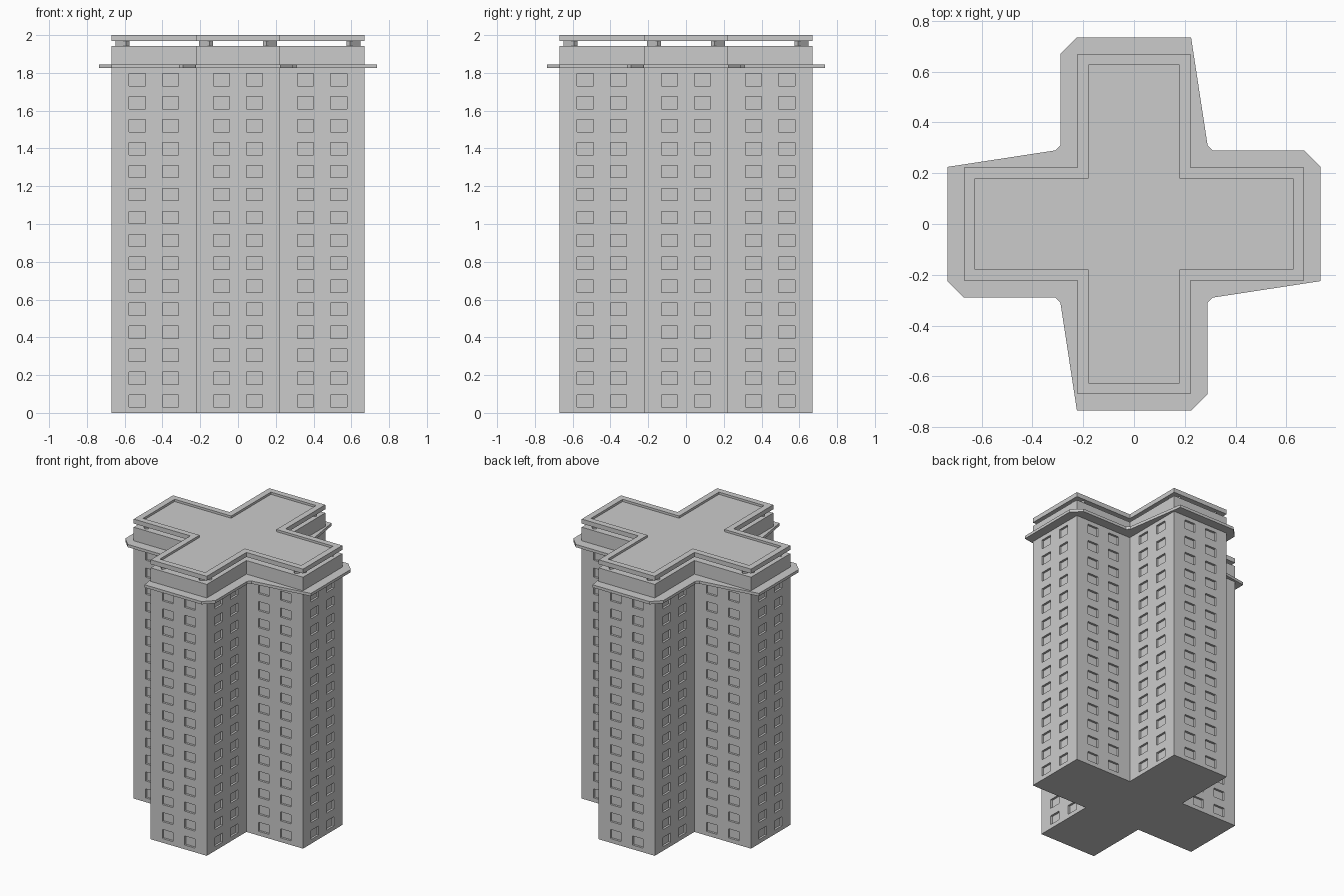
import bpy, bmesh, math
from mathutils import Vector, Matrix

if "Cube" in bpy.data.objects:
    bpy.data.objects.remove(bpy.data.objects["Cube"])

A, W = 0.67, 0.222          # arm reach and half width of the cross
ROWS, STOREY = 15, 0.1215   # window rows
DEPTH = 0.015               # window recess

grey = bpy.data.materials.new("concrete grey")
grey.diffuse_color = (0.6, 0.6, 0.6, 1)
grey.use_nodes = True
grey.node_tree.nodes["Principled BSDF"].inputs["Base Color"].default_value = grey.diffuse_color


def finish(name, bm):
    bmesh.ops.remove_doubles(bm, verts=bm.verts, dist=1e-5)
    bmesh.ops.recalc_face_normals(bm, faces=bm.faces)
    me = bpy.data.meshes.new(name)
    bm.to_mesh(me)
    bm.free()
    me.materials.append(grey)
    ob = bpy.data.objects.new(name, me)
    bpy.context.collection.objects.link(ob)
    return ob


def spin(quarter):
    """Repeat one quarter outline around the four arms."""
    pts = []
    for k in range(4):
        c, s = round(math.cos(k * math.pi / 2)), round(math.sin(k * math.pi / 2))
        pts += [(x * c - y * s, x * s + y * c) for x, y in quarter]
    return pts


def prism(bm, pts, z0, z1):
    """Extrude an outline and return its top face."""
    bottom = bm.faces.new([bm.verts.new((x, y, z0)) for x, y in pts])
    out = bmesh.ops.extrude_face_region(bm, geom=[bottom], use_keep_orig=True)["geom"]
    bmesh.ops.translate(bm, vec=(0, 0, z1 - z0),
                        verts=[g for g in out if isinstance(g, bmesh.types.BMVert)])
    return [g for g in out if isinstance(g, bmesh.types.BMFace)][0]


cross = spin([(A, -W), (A, W), (W, W)])

# tower walls with two columns of recessed windows on every face
bm = bmesh.new()
zs = [0]
for r in range(ROWS):
    zs += [r * STOREY + 0.03, r * STOREY + 0.095]
zs.append(1.942)


def quad(pts):
    bm.faces.new([bm.verts.new(p) for p in pts])


for i in range(12):
    a, b = Vector((*cross[i], 0)), Vector((*cross[(i + 1) % 12], 0))
    along = (b - a).normalized()
    inward = Vector((-along.y, along.x, 0)) * DEPTH
    mid, half = (a + b) / 2, (b - a).length / 2
    us = [-half, -0.130, -0.045, 0.045, 0.130, half]
    for c in range(5):
        for r in range(len(zs) - 1):
            p = [mid + along * u + Vector((0, 0, z)) for u, z in
                 ((us[c], zs[r]), (us[c + 1], zs[r]), (us[c + 1], zs[r + 1]), (us[c], zs[r + 1]))]
            if c % 2 and r % 2:
                q = [v + inward for v in p]
                quad(q)
                for k in range(4):
                    n = (k + 1) % 4
                    quad([p[k], p[n], q[n], q[k]])
            else:
                quad(p)
bmesh.ops.remove_doubles(bm, verts=bm.verts, dist=1e-5)
bmesh.ops.holes_fill(bm, edges=[e for e in bm.edges if e.is_boundary], sides=0)
finish("tower_walls", bm)

# projecting ledge with clipped corners
bm = bmesh.new()
prism(bm, spin([(0.735, -0.225), (0.735, 0.225), (0.67, 0.29),
                (0.31, 0.29), (0.29, 0.31)]), 1.825, 1.845)
finish("ledge", bm)

# roof slab with a sunken deck
bm = bmesh.new()
top = prism(bm, cross, 1.968, 2.0)
bmesh.ops.recalc_face_normals(bm, faces=bm.faces)
bmesh.ops.inset_region(bm, faces=[top], thickness=0.043, use_even_offset=True)
deck = bmesh.ops.extrude_face_region(bm, geom=[top])["geom"]
bmesh.ops.translate(bm, vec=(0, 0, -0.016),
                    verts=[g for g in deck if isinstance(g, bmesh.types.BMVert)])
if top.is_valid:
    bmesh.ops.delete(bm, geom=[top], context='FACES')
finish("roof_slab", bm)

# diagonal supports under the roof at the outer corners
bm = bmesh.new()
for k in range(4):
    for side in (-1, 1):
        m = (Matrix.Rotation(k * math.pi / 2, 4, 'Z')
             @ Matrix.Translation((0.612, side * 0.17, 1.955))
             @ Matrix.Rotation(side * math.pi / 4, 4, 'Z')
             @ Matrix.Diagonal((0.025, 0.08, 0.026, 1)))
        bmesh.ops.create_cube(bm, size=1, matrix=m)
finish("roof_supports", bm)
